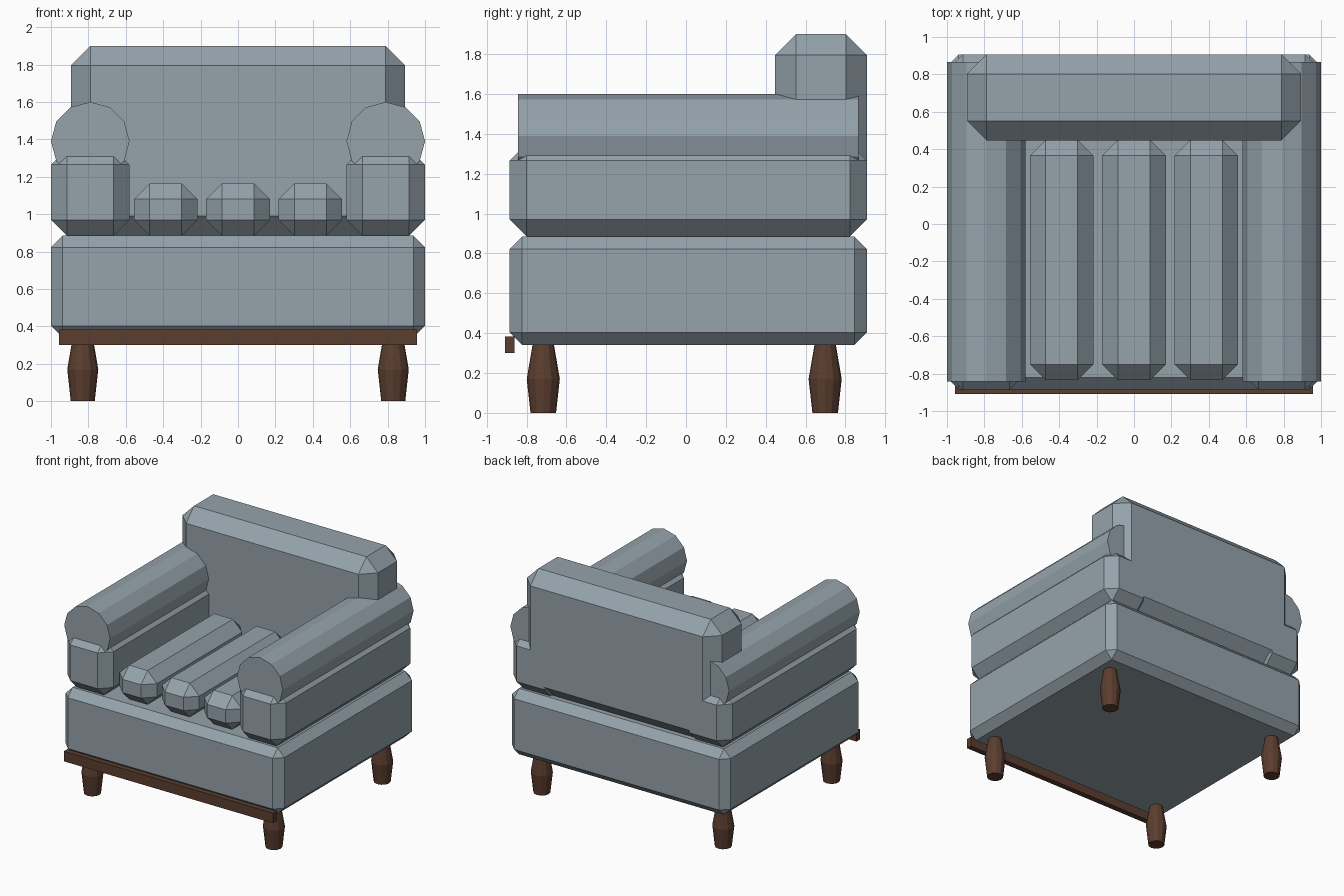
import bpy
import bmesh
import math

cube = bpy.data.objects.get("Cube")
if cube:
    bpy.data.objects.remove(cube, do_unlink=True)


def material(name, rgb):
    mat = bpy.data.materials.new(name)
    mat.use_nodes = True
    mat.diffuse_color = (*rgb, 1)
    mat.node_tree.nodes["Principled BSDF"].inputs["Base Color"].default_value = (*rgb, 1)
    return mat


fabric = material("blue grey fabric", (0.30, 0.365, 0.41))
wood = material("dark brown wood", (0.105, 0.047, 0.028))


def finish(name, bm, mat):
    bmesh.ops.recalc_face_normals(bm, faces=bm.faces)
    mesh = bpy.data.meshes.new(name)
    bm.to_mesh(mesh)
    bm.free()
    mesh.materials.append(mat)
    obj = bpy.data.objects.new(name, mesh)
    bpy.context.collection.objects.link(obj)
    return obj


def box(name, xs, ys, zs, mat, chamfer=0):
    """Box between the given limits, with all edges chamfered."""
    bm = bmesh.new()
    bmesh.ops.create_cube(bm, size=1)
    for v in bm.verts:
        for axis, (low, high) in enumerate((xs, ys, zs)):
            v.co[axis] = high if v.co[axis] > 0 else low
    if chamfer:
        bmesh.ops.bevel(bm, geom=bm.edges[:], offset=chamfer, offset_type='OFFSET',
                        segments=1, profile=0.5, affect='EDGES')
    return finish(name, bm, mat)


def stack(name, rings, place, mat, sides=12):
    """Loft round rings (radius, distance); place maps (u, v, distance) to a point."""
    bm = bmesh.new()
    loops = []
    for radius, dist in rings:
        angles = [math.tau * i / sides for i in range(sides)]
        loops.append([bm.verts.new(place(radius * math.cos(a), radius * math.sin(a), dist))
                      for a in angles])
    for a, b in zip(loops, loops[1:]):
        for i in range(sides):
            j = (i + 1) % sides
            bm.faces.new((a[i], a[j], b[j], b[i]))
    bm.faces.new(loops[0])
    bm.faces.new(loops[-1])
    return finish(name, bm, mat)


# Upholstered base and backrest
box("seat_base", (-1, 1), (-0.885, 0.907), (0.34, 0.885), fabric, 0.063)
box("backrest", (-0.893, 0.893), (0.447, 0.907), (0.885, 1.9), fabric, 0.105)

# Arms: chamfered block with a round roll on top
for side, s in (("left", 1), ("right", -1)):
    box(side + "_arm_block", sorted((s * 0.58, s)), (-0.885, 0.907),
        (0.885, 1.35), fabric, 0.085)
    stack(side + "_arm_roll", [(0.21, -0.842), (0.21, 0.866)],
          lambda u, v, d: (s * 0.79 + u, d, 1.39 + v), fabric)

# Three seat rolls
for label, x in (("right", -0.387), ("middle", 0), ("left", 0.387)):
    box(label + "_seat_roll", (x - 0.17, x + 0.17), (-0.835, 0.45),
        (0.885, 1.165), fabric, 0.085)

# Wooden front rail
box("front_rail", (-0.957, 0.957), (-0.908, -0.86), (0.30, 0.383), wood)

# Turned legs, widest in the middle
leg_rings = [(0.064, 0), (0.083, 0.17), (0.053, 0.345)]
for side, x in (("left", 0.83), ("right", -0.83)):
    for end, y in (("front", -0.716), ("back", 0.698)):
        stack(f"{end}_{side}_leg", leg_rings,
              lambda u, v, d: (x + u, y + v, d), wood)
